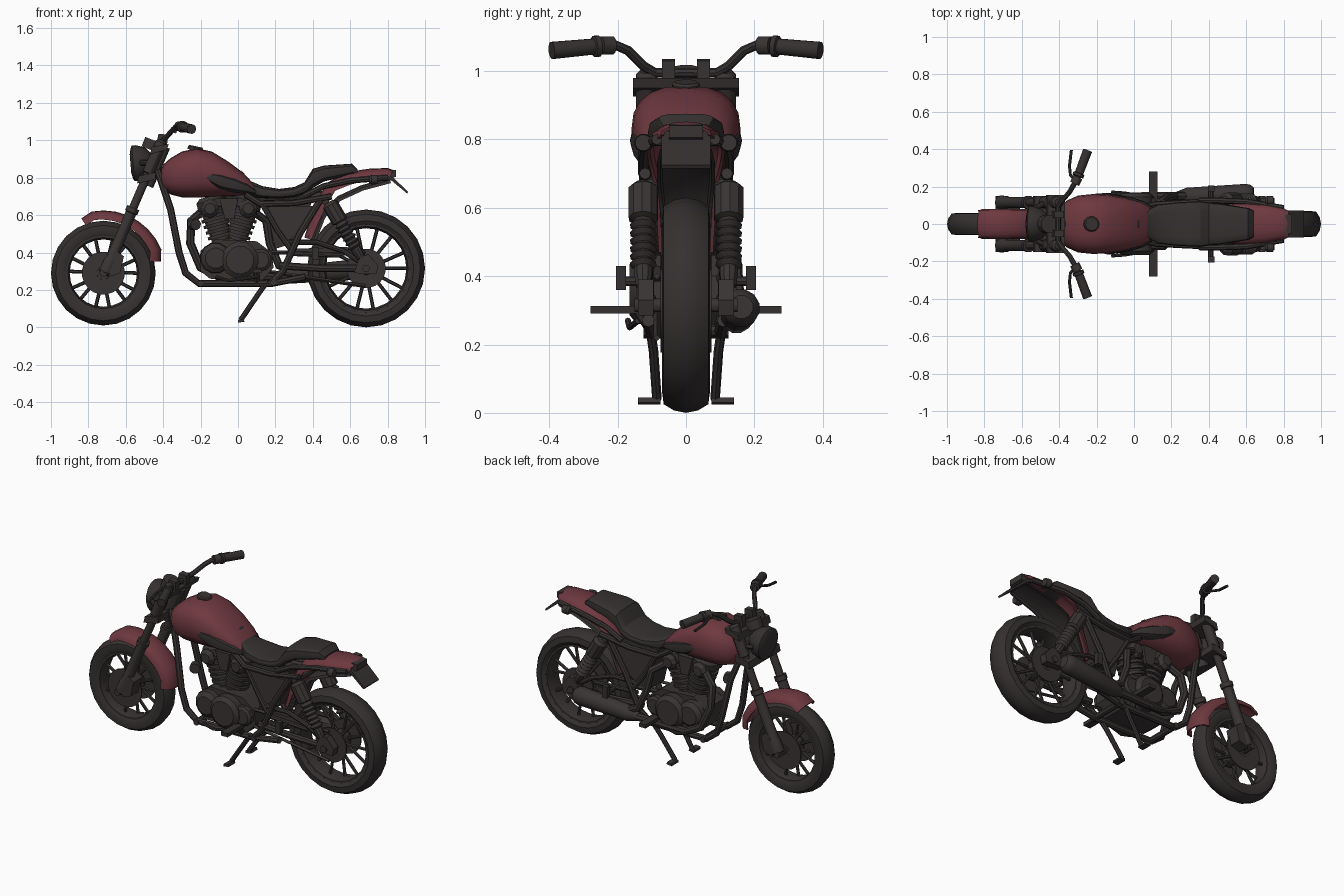
import bpy, bmesh, math
from mathutils import Vector as V


def material(name, rgb):
    m = bpy.data.materials.new(name)
    m.diffuse_color = (*rgb, 1)
    return m


DARK = material("charcoal metal", (0.042, 0.034, 0.034))
BLACK = material("black rubber", (0.036, 0.030, 0.030))
RED = material("maroon paint", (0.155, 0.040, 0.050))


def build(name, lofts, mat=DARK, mirror=False, wrap=False, angle=30):
    """Skin one or more stacks of rings into a single object."""
    bm = bmesh.new()
    for rings in lofts:
        vs = [[bm.verts.new(p) for p in r] for r in rings]
        n = len(vs[0])
        for a, b in zip(vs, vs[1:] + (vs[:1] if wrap else [])):
            for i in range(n):
                j = (i + 1) % n
                bm.faces.new((a[i], a[j], b[j], b[i]))
        if not wrap:
            bm.faces.new(vs[0])
            bm.faces.new(vs[-1])
    bmesh.ops.recalc_face_normals(bm, faces=bm.faces)
    me = bpy.data.meshes.new(name)
    bm.to_mesh(me)
    bm.free()
    me.materials.append(mat)
    me.shade_smooth()
    me.set_sharp_from_angle(angle=math.radians(angle))
    o = bpy.data.objects.new(name, me)
    bpy.context.collection.objects.link(o)
    if mirror:
        o.modifiers.new("mirror", "MIRROR").use_axis = (False, True, False)
    return o


def turned(a, b, profile, n=12):
    """Rings turned about the line a-b; profile holds (fraction, radius)."""
    a, b = V(a), V(b)
    d = (b - a).normalized()
    u = d.orthogonal().normalized()
    w = d.cross(u)
    return [[a.lerp(b, t) + r * (u * math.cos(k * math.tau / n) + w * math.sin(k * math.tau / n))
             for k in range(n)] for t, r in profile]


def rod(name, a, b, profile, mat=DARK, mirror=False, n=12, **kw):
    if not isinstance(profile, list):
        profile = [(0, profile), (1, profile)]
    return build(name, [turned(a, b, profile, n)], mat, mirror, **kw)


def swept(path, r, n=8):
    pts = [V(p) for p in path]
    whole = pts[-1] - pts[0]
    ref = V((1, 0, 0)) if abs(whole.y) > 0.7 * whole.length else V((0, 1, 0))
    rings = []
    for i, p in enumerate(pts):
        t = (pts[min(i + 1, len(pts) - 1)] - pts[max(i - 1, 0)]).normalized()
        u = t.cross(ref).normalized()
        w = t.cross(u)
        rings.append([p + r * (u * math.cos(k * math.tau / n) + w * math.sin(k * math.tau / n)) for k in range(n)])
    return rings


def tube(name, path, r, mat=DARK, mirror=False, n=8):
    return build(name, [swept(path, r, n)], mat, mirror)


def plate(name, outline, y0, y1, mat=DARK, mirror=False):
    return build(name, [[[(x, y, z) for x, z in outline] for y in (y0, y1)]], mat, mirror)


def body(name, stations, mat, power, n=20, angle=30):
    """Loft rounded sections; a station is x, bottom z, top z, half width."""
    def sq(v):
        return math.copysign(abs(v) ** power, v)
    rings = []
    for x, zb, zt, w in stations:
        rings.append([(x, w * sq(math.cos(k * math.tau / n)),
                       (zb + zt) / 2 + (zt - zb) / 2 * sq(math.sin(k * math.tau / n))) for k in range(n)])
    return build(name, [rings], mat, angle=angle)


def fender(name, path, mat=RED, thick=0.01):
    """Arched shell along a path of x, z, half width, arch depth."""
    rings = []
    for i, (x, z, w, d) in enumerate(path):
        p, q = path[max(i - 1, 0)], path[min(i + 1, len(path) - 1)]
        t = V((q[0] - p[0], 0, q[1] - p[1])).normalized()
        nrm = V((-t.z, 0, t.x))
        ring = []
        for off, order in ((0, range(9)), (thick, range(8, -1, -1))):
            for k in order:
                c, s = math.cos(k * math.pi / 8), math.sin(k * math.pi / 8)
                ring.append(V((x, 0, z)) + V((0, 1, 0)) * (w - off) * c + nrm * (d * (s ** 0.7 - 1) - off * s))
        rings.append(ring)
    build(name, [rings], mat, angle=40)


def wheel(side, x, z, R, w, disc):
    def about(y0, y1, prof, n=24):
        return turned((x, y0, z), (x, y1, z), prof, n)
    tyre = [(-.75, R - .085), (-1, R - .06), (-.93, R - .025), (-.5, R - .007), (0, R), (.5, R - .007),
            (.93, R - .025), (1, R - .06), (.75, R - .085)]
    build(side + "_tyre", [about(0, w, tyre)], BLACK, wrap=True, angle=40)
    rim = [(-.8, R - .06), (-.8, R - .09), (0, R - .1), (.8, R - .09), (.8, R - .06)]
    build(side + "_rim", [about(0, w, rim)], wrap=True)
    spokes = []
    for i in range(7):
        a = i * math.tau / 7 + .2
        for s in (-1, 1):
            e, h = a + s * .2, a + s * .12
            spokes.append(swept([(x + .04 * math.cos(h), s * .025, z + .04 * math.sin(h)),
                                 (x + (R - .09) * math.cos(e), s * .01, z + (R - .09) * math.sin(e))], .0095, 6))
    build(side + "_spokes", spokes)
    rod(side + "_hub", (x, -.075, z), (x, .075, z), [(0, .035), (.2, .055), (.8, .055), (1, .035)])
    rod(side + "_axle", (x, -.15, z), (x, .15, z), .02)
    rod(side + "_brake_disc", (x, .066, z), (x, .074, z), disc, mirror=True, n=20)


# wheels
wheel("front", -.72, .29, .28, .06, .115)
wheel("rear", .685, .315, .315, .07, .105)

# front fender, hugging the tyre
arc = []
for k in range(10):
    a = math.radians(112 - k * 11.2)
    r = .335 - .02 * (k in (0, 9))
    arc.append((-.72 + r * math.cos(a), .29 + r * math.sin(a), .08, .045 + .002 * k))
fender("front_fender", arc)

# fork legs and steering
low, top = V((-.715, .115, .28)), V((-.405, .115, 1.0))
rod("fork_slider", low, low.lerp(top, .5),
    [(0, .025), (.04, .038), (.2, .036), (.25, .03), (.92, .03), (.93, .036), (1, .036)], mirror=True)
rod("fork_tube", low.lerp(top, .45), top, [(0, .023), (.55, .023), (.56, .032), (.97, .032), (1, .02)], mirror=True)
plate("brake_caliper", [(-.69, .27), (-.63, .29), (-.61, .38), (-.65, .41), (-.68, .36)], .06, .145, mirror=True)
plate("upper_fork_clamp", [(-.47, .925), (-.38, .95), (-.37, .98), (-.46, .965)], -.155, .155)
plate("lower_fork_clamp", [(-.54, .77), (-.44, .79), (-.44, .83), (-.53, .81)], -.15, .15)
rod("steering_head", (-.49, 0, .76), (-.40, 0, .97), .04)
rod("headlight", (-.575, 0, .875), (-.455, 0, .885),
    [(0, .05), (.06, .082), (.12, .095), (.3, .096), (.7, .08), (1, .04)], BLACK, n=16)
tube("headlight_bracket", [(-.52, .09, .88), (-.46, .12, .88)], .014, mirror=True)
rod("instrument_pod", (-.47, 0, .95), (-.45, 0, 1.0), .05)

# handlebar with grips and levers
plate("handlebar_riser", [(-.44, .96), (-.38, .96), (-.375, 1.03), (-.425, 1.035)], .032, .07, mirror=True)
tube("handlebar", [(-.405, 0, .995), (-.405, .09, .995), (-.385, .125, 1.015), (-.345, .17, 1.06),
                   (-.325, .205, 1.075), (-.30, .25, 1.075), (-.25, .385, 1.06)], .014, mirror=True)
rod("grip", (-.30, .255, 1.073), (-.248, .393, 1.06), [(0, .032), (.1, .032), (.12, .024), (1, .026)], BLACK, True)
rod("lever_mount", (-.318, .215, 1.075), (-.30, .25, 1.075), .027, mirror=True)
tube("lever", [(-.31, .23, 1.08), (-.34, .262, 1.075), (-.345, .31, 1.06), (-.335, .395, 1.045)], .008, mirror=True)

# fuel tank, knee pads and cap
body("fuel_tank", [(-.415, .77, .83, .045), (-.40, .74, .87, .085), (-.36, .71, .905, .125), (-.30, .695, .94, .152),
                   (-.22, .693, .957, .16), (-.14, .695, .94, .157), (-.05, .70, .885, .142), (.03, .705, .825, .12),
                   (.085, .71, .765, .09)], RED, .8)
body("knee_pads", [(-.172, .795, .815, .155), (-.14, .758, .835, .164), (-.09, .728, .833, .157),
                   (-.02, .715, .808, .145), (.05, .712, .773, .123), (.095, .712, .735, .095)], BLACK, .55)
rod("fuel_cap", (-.23, 0, .945), (-.225, 0, .968), [(0, .042), (.7, .042), (1, .035)], n=10)

# stepped seat
body("seat", [(.02, .76, .838, .025), (.06, .70, .785, .07), (.13, .69, .755, .105), (.22, .687, .74, .115),
              (.30, .695, .75, .12), (.355, .71, .775, .122), (.40, .745, .848, .115), (.46, .78, .865, .11),
              (.61, .815, .875, .085), (.64, .82, .845, .07)], BLACK, .55, 16)

# rear fender, tail and lights
fender("rear_fender", [(.355, .48, .08, .04), (.385, .58, .085, .05), (.42, .68, .09, .06), (.48, .775, .11, .06),
                       (.58, .83, .115, .07), (.70, .848, .105, .06), (.80, .852, .085, .05), (.83, .84, .075, .03)])
fender("inner_mudguard", [(.385, .46, .07, .03), (.44, .6, .075, .03), (.53, .70, .085, .03), (.66, .76, .085, .03),
                          (.81, .80, .075, .03)], BLACK)
plate("tail_plate", [(.79, .825), (.83, .80), (.91, .725), (.905, .715), (.82, .785), (.78, .80)], -.072, .072, BLACK)
plate("tail_light", [(.80, .79), (.845, .805), (.845, .84), (.81, .845)], -.05, .05)
tube("tail_rail", [(.35, .125, .70), (.46, .125, .755), (.60, .12, .785), (.80, .085, .80)], .016, mirror=True)
rod("turn_signal", (.70, .125, .79), (.745, .125, .79), [(0, .018), (.3, .027), (1, .024)], mirror=True)
tube("turn_signal_stalk", [(.715, .07, .79), (.715, .125, .79)], .01, mirror=True)

# frame
tube("front_frame_cradle", [(-.43, .035, .84), (-.36, .08, .63), (-.315, .10, .40), (-.28, .10, .29), (-.21, .10, .235),
                            (.18, .10, .235), (.36, .11, .27)], .019, mirror=True)
tube("seat_frame_rail", [(.04, .09, .71), (.12, .105, .66), (.30, .115, .665), (.50, .12, .70)], .017, mirror=True)
tube("rear_frame_stay", [(.44, .115, .68), (.33, .115, .50), (.24, .11, .30), (.18, .10, .24)], .018, mirror=True)
tube("middle_frame_stay", [(.13, .105, .66), (.21, .105, .52), (.28, .11, .42)], .015, mirror=True)
tube("frame_backbone", [(-.42, 0, .83), (-.2, 0, .73), (.1, 0, .69), (.45, 0, .70)], .03)
plate("side_cover", [(.15, .65), (.42, .65), (.34, .51), (.26, .46), (.21, .52)], .04, .108, mirror=True)
plate("battery_box", [(.14, .68), (.40, .69), (.33, .46), (.2, .42)], -.075, .075, BLACK)
for i, (x, z) in enumerate([(-.2, .235), (.19, .24), (.47, .67)]):
    tube("frame_cross_tube_%d" % (i + 1), [(x, -.125, z), (x, .125, z)], .018)

# swingarm and chain guard
tube("swingarm_top", [(.25, .105, .455), (.42, .105, .455), (.56, .11, .41), (.69, .11, .325)], .014, mirror=True)
tube("swingarm_bottom", [(.22, .105, .33), (.45, .105, .315), (.70, .11, .315)], .02, mirror=True)
tube("swingarm_brace", [(.26, .10, .395), (.55, .105, .385)], .013, mirror=True)
plate("axle_block", [(.62, .29), (.65, .38), (.70, .39), (.75, .33), (.74, .285)], .095, .14, mirror=True)
plate("chain_guard", [(.30, .42), (.58, .43), (.66, .40), (.60, .385), (.30, .385)], -.095, -.075)
tube("chain", [(.15, -.085, .40), (.68, -.085, .40)], .01, n=4)
tube("lower_chain", [(.15, -.085, .30), (.68, -.085, .22)], .01, n=4)

# rear shocks with ridged springs
coil = [(0, .022), (.12, .028), (.16, .028)]
for i in range(6):
    coil += [(.18 + i * .075, .026), (.215 + i * .075, .04)]
coil += [(.64, .028), (.66, .044), (.95, .044), (1, .025)]
rod("rear_shock", (.66, .125, .37), (.485, .125, .67), coil, mirror=True, n=10)

# V engine: finned cylinders on a crankcase
fins = []
for i in range(7):
    r, t = .052 + .003 * i, i * .11
    fins += [(t, r + .013), (t + .06, r + .013), (t + .06, r), (t + .11, r)]
fins += [(.78, .083), (.93, .083), (1, .06)]
for label, x in (("front", -.15), ("rear", .055)):
    base = -.075 if label == "front" else -.02
    rod(label + "_cylinder", (base, 0, .42), (x, 0, .70), fins, n=12)
    rod(label + "_cylinder_head", (x, -.105, .635), (x, .105, .635), [(0, .03), (.1, .05), (.9, .05), (1, .03)], n=8)
plate("crankcase", [(-.20, .30), (-.15, .26), (.13, .25), (.19, .32), (.18, .40), (.10, .46), (-.12, .47), (-.2, .41)],
      -.10, .10)
rod("clutch_cover", (.01, .08, .36), (.01, .165, .36), [(0, .1), (.75, .1), (1, .075)], mirror=True, n=14)
rod("alternator_cover", (-.12, .08, .37), (-.12, .15, .37), [(0, .085), (.7, .08), (1, .055)], mirror=True, n=12)
rod("sprocket_cover", (.12, .08, .36), (.12, .14, .36), [(0, .06), (.8, .06), (1, .045)], mirror=True, n=10)
plate("carburettor", [(-.07, .58), (-.02, .58), (-.0, .69), (-.1, .69)], -.08, .08)
rod("horn", (-.245, -.06, .55), (-.225, -.10, .55), .03)

# exhaust on the far side
tube("front_exhaust_pipe", [(-.18, .07, .63), (-.25, .10, .57), (-.255, .125, .45), (-.20, .14, .32), (-.10, .145, .27),
                            (.30, .15, .275)], .023)
tube("rear_exhaust_pipe", [(.08, .08, .62), (.15, .12, .57), (.17, .14, .45), (.22, .15, .33), (.32, .15, .29)], .022)
rod("muffler", (.22, .145, .275), (.64, .162, .31), [(0, .025), (.15, .048), (.9, .056), (.96, .05), (1, .035)], n=12)

# foot pegs and stands
plate("foot_peg", [(.08, .29), (.125, .29), (.125, .312), (.08, .312)], .12, .28, BLACK, True)
tube("peg_bracket", [(.10, .10, .24), (.10, .14, .30)], .016, mirror=True)
plate("passenger_peg", [(.395, .36), (.43, .36), (.43, .43), (.395, .43)], .175, .205, BLACK, True)
tube("passenger_peg_arm", [(.41, .10, .385), (.41, .19, .385)], .014, mirror=True)
tube("stand_leg", [(.16, .105, .25), (.11, .095, .18), (.015, .085, .04)], .014, mirror=True)
plate("stand_foot", [(.0, .025), (.035, .03), (.03, .045), (.0, .04)], .075, .14, mirror=True)
tube("pedal", [(.10, .14, .27), (-.05, .165, .25), (-.12, .17, .27)], .009, mirror=True)
